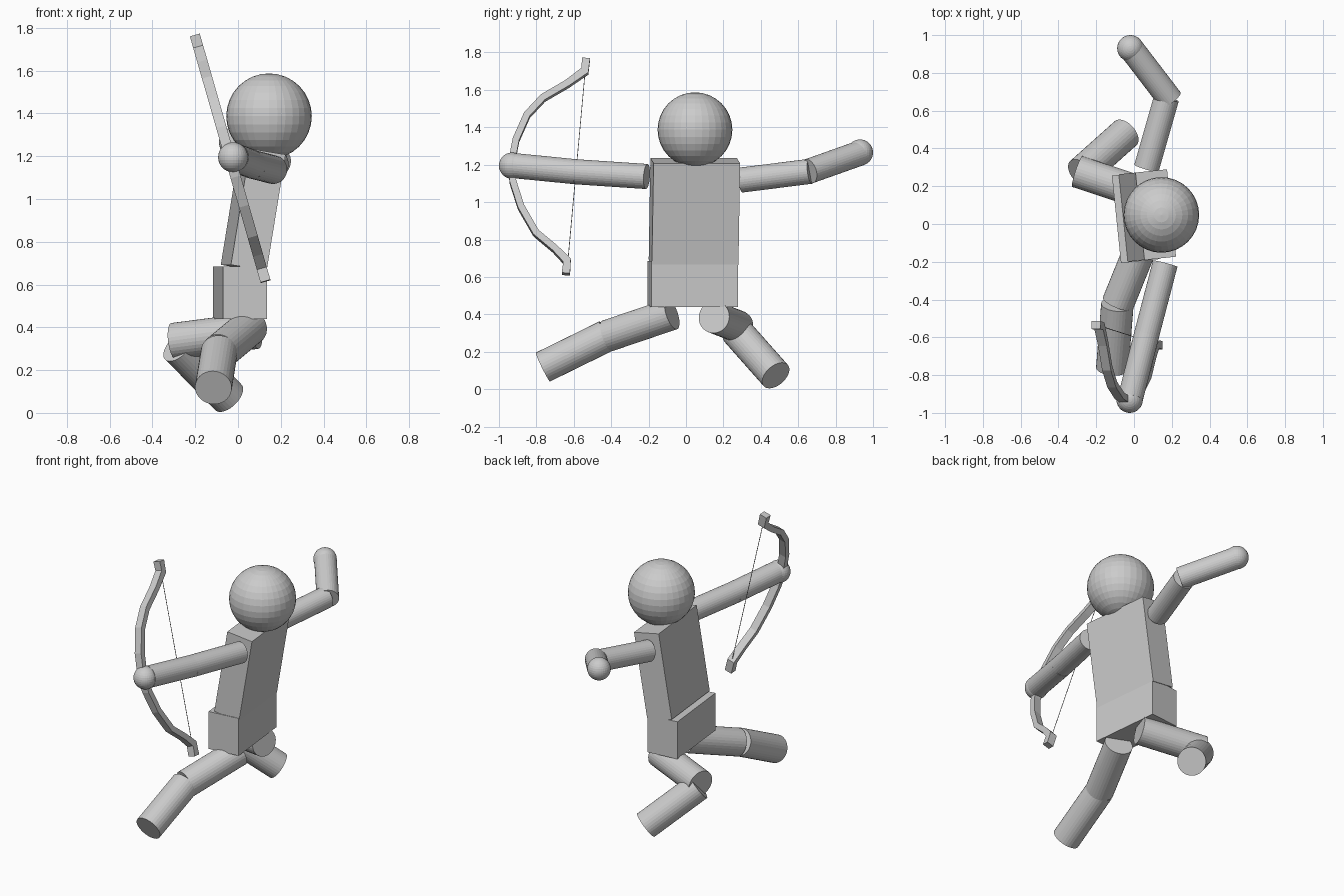
import bpy, bmesh, math
from mathutils import Vector, Matrix

if "Cube" in bpy.data.objects:
    bpy.data.objects.remove(bpy.data.objects["Cube"])


def finish(name, bm):
    bmesh.ops.recalc_face_normals(bm, faces=bm.faces)
    me = bpy.data.meshes.new(name)
    bm.to_mesh(me)
    bm.free()
    ob = bpy.data.objects.new(name, me)
    bpy.context.collection.objects.link(ob)
    return ob


def box(name, centre, size, lean, yaw):
    bm = bmesh.new()
    m = (Matrix.Translation(centre) @ Matrix.Rotation(math.radians(yaw), 4, 'Z')
         @ Matrix.Rotation(math.radians(lean), 4, 'Y') @ Matrix.Diagonal((*size, 1)))
    bmesh.ops.create_cube(bm, size=1, matrix=m)
    return finish(name, bm)


def ball(name, centre, r, u=32, v=16):
    bm = bmesh.new()
    bmesh.ops.create_uvsphere(bm, u_segments=u, v_segments=v, radius=r,
                              matrix=Matrix.Translation(centre))
    return finish(name, bm)


def limb(name, a, b, r, sides=32):
    a, b = Vector(a), Vector(b)
    d = b - a
    m = Matrix.Translation((a + b) / 2) @ d.to_track_quat('Z', 'Y').to_matrix().to_4x4()
    bm = bmesh.new()
    bmesh.ops.create_cone(bm, cap_ends=True, segments=sides, radius1=r, radius2=r,
                          depth=d.length, matrix=m)
    return finish(name, bm)


# Head, torso and pelvis
ball("head", (0.145, 0.048, 1.387), 0.2)
box("torso", (0.071, 0.045, 0.95), (0.17, 0.465, 0.55), 9.3, 5.9)
box("pelvis", (0.009, 0.035, 0.562), (0.205, 0.465, 0.245), 0, 5.9)

# Arms and hands
ARM, LEG = 0.067, 0.086
limbs = [
    ("bow_upper_arm", (0.165, -0.21, 1.137), (0.067, -0.585, 1.162), ARM),
    ("bow_forearm", (0.067, -0.585, 1.162), (-0.016, -0.91, 1.194), ARM),
    ("draw_upper_arm", (0.066, 0.296, 1.118), (0.172, 0.667, 1.165), ARM),
    ("draw_forearm", (0.193, 0.657, 1.165), (-0.012, 0.925, 1.26), ARM),
    # Legs
    ("front_thigh", (0.055, -0.075, 0.402), (-0.085, -0.42, 0.285), LEG),
    ("front_shin", (-0.088, -0.425, 0.285), (-0.115, -0.765, 0.118), LEG),
    ("rear_thigh", (0.085, 0.15, 0.385), (-0.30, 0.278, 0.335), LEG),
    ("rear_shin", (-0.28, 0.27, 0.31), (-0.045, 0.48, 0.073), LEG),
]
for part in limbs:
    limb(*part)
ball("bow_hand", (-0.023, -0.93, 1.195), 0.07)
ball("draw_hand", (-0.019, 0.93, 1.265), 0.07)


# Bow: flat strip swept along a curve lying in a tilted plane
def bow_point(y, z):
    return Vector((-0.2 + (1.76 - z) * 0.287, y, z))


profile = [(-.535, 1.765), (-.54, 1.70), (-.636, 1.631), (-.765, 1.556), (-.85, 1.465),
           (-.909, 1.332), (-.935, 1.198), (-.925, 1.107), (-.882, .973), (-.802, .834),
           (-.70, .749), (-.636, .684), (-.642, .615)]
pts = [bow_point(*p) for p in profile]
side = Vector((1, 0, 0.287)).normalized()
bm = bmesh.new()
rings = []
for i, p in enumerate(pts):
    tangent = (pts[min(i + 1, len(pts) - 1)] - pts[max(i - 1, 0)]).normalized()
    out = side.cross(tangent)
    t = 0.022 if i in (0, 1, len(pts) - 2, len(pts) - 1) else 0.018
    rings.append([bm.verts.new(p + side * s * 0.024 + out * o * t)
                  for s, o in ((-1, -1), (1, -1), (1, 1), (-1, 1))])
for a, b in zip(rings, rings[1:]):
    for k in range(4):
        bm.faces.new((a[k], a[(k + 1) % 4], b[(k + 1) % 4], b[k]))
bm.faces.new(rings[0])
bm.faces.new(rings[-1])
finish("bow", bm)

# Bow string
limb("bow_string", bow_point(-0.54, 1.69), bow_point(-0.632, 0.68), 0.002, 8)
